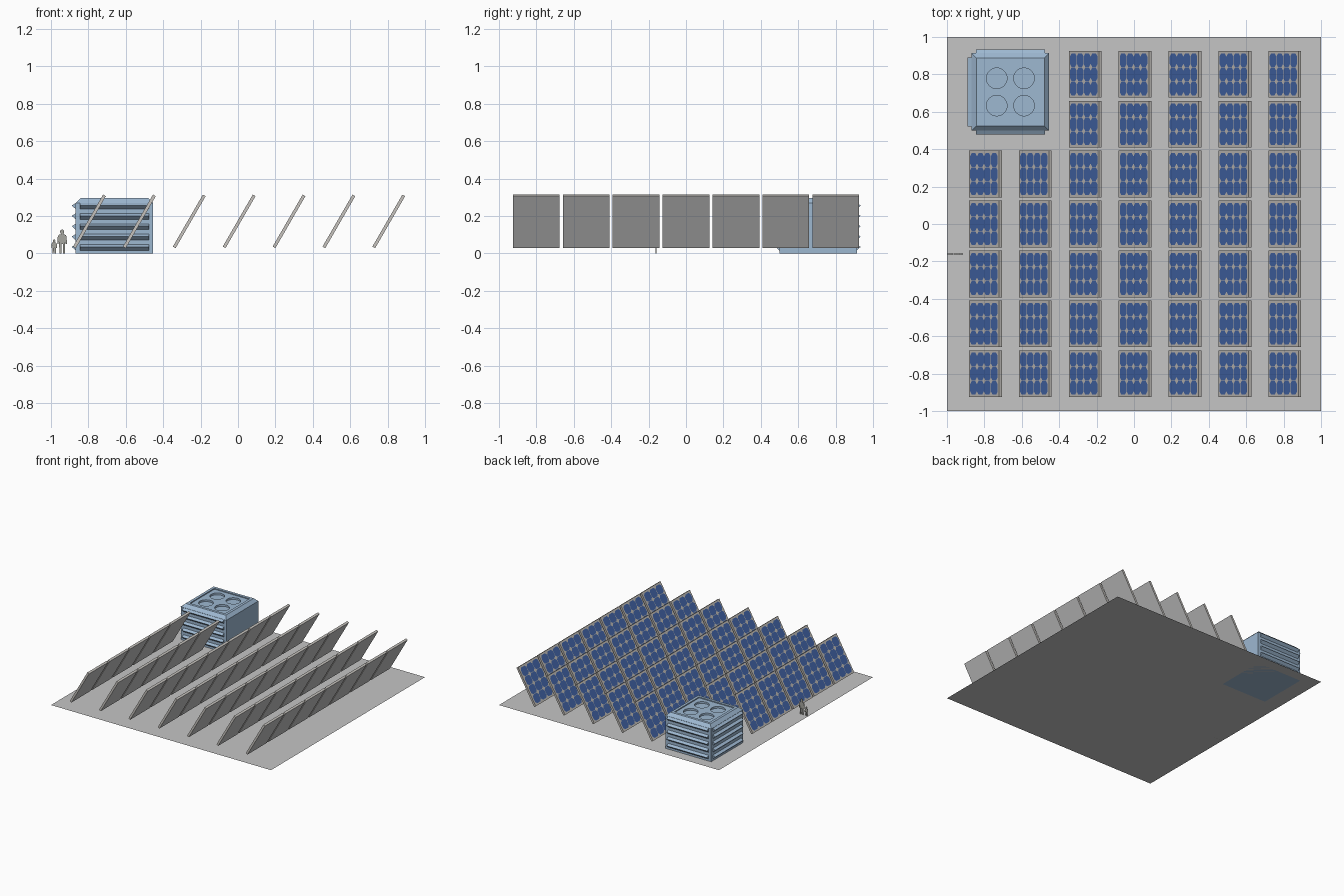
import bpy, bmesh, math
from mathutils import Vector

if "Cube" in bpy.data.objects:
    bpy.data.objects.remove(bpy.data.objects["Cube"])


def material(name, rgb):
    m = bpy.data.materials.new(name)
    m.diffuse_color = (*rgb, 1)
    m.use_nodes = True
    m.node_tree.nodes["Principled BSDF"].inputs["Base Color"].default_value = m.diffuse_color
    return m


ROOF = material("roof grey", (0.56, 0.56, 0.56))
FRAME = material("frame warm grey", (0.57, 0.55, 0.52))
BACK = material("panel back grey", (0.55, 0.55, 0.55))
CELL = material("cell blue", (0.06, 0.14, 0.42))
UNIT = material("cooler pale blue", (0.34, 0.48, 0.64))
FIGURE = material("figure grey", (0.38, 0.38, 0.35))


def make_mesh(name, bm, mats):
    mesh = bpy.data.meshes.new(name)
    bm.to_mesh(mesh)
    bm.free()
    for m in mats:
        mesh.materials.append(m)
    return mesh


def add_object(name, mesh, loc=(0, 0, 0), rot=(0, 0, 0)):
    ob = bpy.data.objects.new(name, mesh)
    bpy.context.collection.objects.link(ob)
    ob.location, ob.rotation_euler = loc, rot
    return ob


def prism(bm, points, offset):
    """Extrude a polygon of 3D points along an offset vector."""
    f = bm.faces.new([bm.verts.new(p) for p in points])
    ret = bmesh.ops.extrude_face_region(bm, geom=[f], use_keep_orig=True)
    vs = [g for g in ret["geom"] if isinstance(g, bmesh.types.BMVert)]
    bmesh.ops.translate(bm, verts=vs, vec=offset)
    bmesh.ops.recalc_face_normals(bm, faces=bm.faces)


# Flat roof slab surface
bm = bmesh.new()
bmesh.ops.create_grid(bm, x_segments=1, y_segments=1, size=1)
add_object("roof_surface", make_mesh("roof_surface", bm, [ROOF]))

# One solar panel: thin slab with chamfered cells on its upper face
LENGTH, WIDTH, THICK = 0.321, 0.25, 0.017
bm = bmesh.new()
bmesh.ops.create_cube(bm, size=1)
bmesh.ops.scale(bm, verts=bm.verts, vec=(LENGTH, WIDTH, THICK))
for f in bm.faces:
    f.normal_update()
    f.material_index = 1 if f.normal.z < -0.5 else 0
PX, PY, GAP, CH = 0.074, 0.0755, 0.0015, 0.016
for i in range(4):
    for j in range(3):
        cx, cy = (i - 1.5) * PX, (j - 1) * PY
        a, b = PX / 2 - GAP, PY / 2 - GAP
        outline = [(a, b - CH), (a - CH, b), (CH - a, b), (-a, b - CH),
                   (-a, CH - b), (CH - a, -b), (a - CH, -b), (a, CH - b)]
        f = bm.faces.new([bm.verts.new((cx + x, cy + y, THICK / 2 + 0.0012))
                          for x, y in outline])
        f.material_index = 2
panel = make_mesh("solar_panel", bm, [FRAME, BACK, CELL])

# Tilted array, leaving the back left corner free
PITCH = 0.2667
for col in range(7):
    for row in range(7):
        if col < 2 and row > 4:
            continue
        add_object(f"solar_panel_{col}_{row}", panel,
                   ((col - 3) * PITCH + 0.006, (row - 3) * PITCH, 0.171),
                   (0, -math.radians(60), 0))

# Cooling unit body: box with bevelled shoulders and a sunken top tray
CENTRE = Vector((-0.661, 0.706, 0))
HALF = 0.207
rings = [(HALF, 0), (HALF, 0.27), (0.182, 0.295), (0.16, 0.295), (0.16, 0.287)]
bm = bmesh.new()
loops = [[bm.verts.new((sx * h, sy * h, z))
          for sx, sy in ((-1, -1), (1, -1), (1, 1), (-1, 1))] for h, z in rings]
for lo, hi in zip(loops, loops[1:]):
    for k in range(4):
        n = (k + 1) % 4
        bm.faces.new((lo[k], lo[n], hi[n], hi[k]))
bm.faces.new(loops[0][::-1])
bm.faces.new(loops[-1])
bmesh.ops.recalc_face_normals(bm, faces=bm.faces)
body = add_object("cooling_unit", make_mesh("cooling_unit", bm, [UNIT]), CENTRE)

# Four round fan wells cut in the top
bm = bmesh.new()
for sx in (-1, 1):
    for sy in (-1, 1):
        ret = bmesh.ops.create_cone(bm, cap_ends=True, segments=32, radius1=0.055,
                                    radius2=0.055, depth=0.06)
        bmesh.ops.translate(bm, verts=ret["verts"],
                            vec=(sx * 0.073, sy * 0.073, 0.302))
cutter = add_object("fan_well_cutter", make_mesh("fan_well_cutter", bm, [UNIT]), CENTRE)
cutter.hide_render = True
cutter.hide_viewport = True
mod = body.modifiers.new("fan_wells", "BOOLEAN")
mod.operation, mod.solver, mod.object = "DIFFERENCE", "EXACT", cutter

# Louvre wedges, repeated on the front, left and back sides
bm = bmesh.new()
for k in range(5):
    tip = 0.256 - k * 0.0553
    prism(bm, [(-0.184, -HALF + 0.001, tip + 0.013), (-0.184, -HALF - 0.021, tip),
               (-0.184, -HALF + 0.001, tip - 0.02)], (0.368, 0, 0))
louvres = make_mesh("louvres", bm, [UNIT])
for name, turn in (("front", 0), ("left", -90), ("back", 180)):
    add_object(f"louvres_{name}", louvres, CENTRE, (0, 0, math.radians(turn)))

# Standing adult and child: thin mirrored silhouettes for scale
side = [(0.006, 0.102), (0.018, 0.099), (0.024, 0.088), (0.025, 0.05),
        (0.019, 0.05), (0.017, 0.08), (0.016, 0.045), (0.015, 0.0),
        (0.004, 0.0), (0.003, 0.05)]
head = [(0.011 * math.sin(math.radians(t)), 0.115 + 0.013 * math.cos(math.radians(t)))
        for t in range(20, 160, 28)]
right = head + side
outline = right + [(-x, z) for x, z in reversed(right)]
bm = bmesh.new()
prism(bm, [(x, -0.002, z) for x, z in outline], (0, 0.004, 0))
figure = make_mesh("figure", bm, [FIGURE])
add_object("standing_adult", figure, (-0.94, -0.16, 0))
child = add_object("standing_child", figure, (-0.983, -0.16, 0))
child.scale = (0.58, 1, 0.58)
